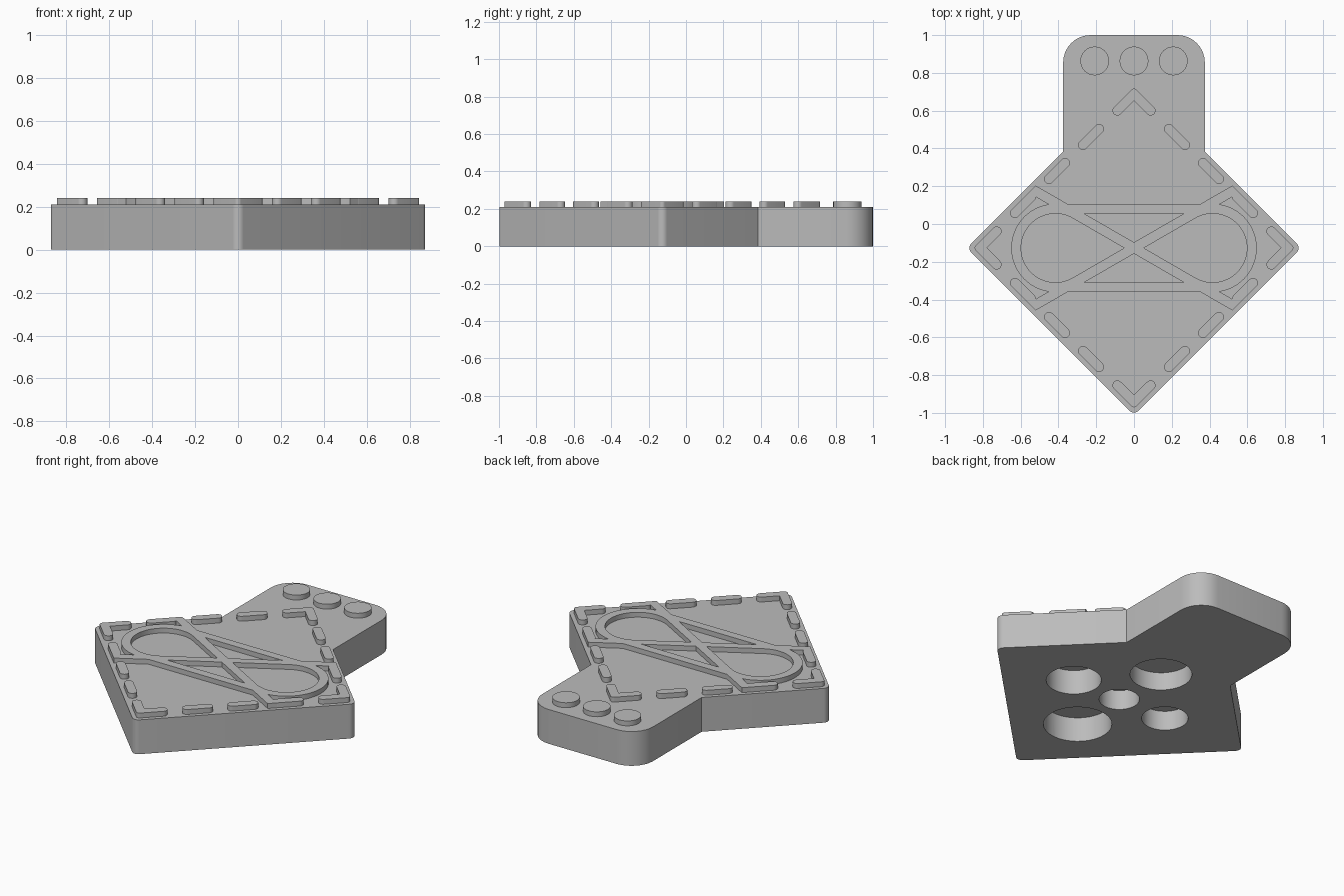
import bpy
import math
from mathutils import Vector, Matrix

CY = -0.127           # centre of the square plate
TOP, RELIEF = 0.21, 0.24
HALF = 0.026          # half width of every raised rib

cube = bpy.data.objects.get("Cube")
if cube:
    bpy.data.objects.remove(cube)

grey = bpy.data.materials.new("light_grey")
grey.use_nodes = True
grey.diffuse_color = (0.5, 0.5, 0.5, 1)
grey.node_tree.nodes["Principled BSDF"].inputs["Base Color"].default_value = (0.5, 0.5, 0.5, 1)


def rounded(corners, steps=8):
    """Outline from (x, y, radius) corners, each replaced by a fillet arc."""
    out = []
    for i, (x, y, r) in enumerate(corners):
        p = Vector((x, y))
        a = (Vector(corners[i - 1][:2]) - p).normalized()
        b = (Vector(corners[(i + 1) % len(corners)][:2]) - p).normalized()
        if r == 0:
            out.append(p)
            continue
        half = a.angle(b) / 2
        mid = p + (a + b).normalized() * r / math.sin(half)
        start = p + a * r / math.tan(half) - mid
        end = p + b * r / math.tan(half) - mid
        sweep = start.angle_signed(end)
        for k in range(steps + 1):
            out.append(mid + Matrix.Rotation(-sweep * k / steps, 2) @ start)
    return out


def prism(name, outline, low, high):
    """Straight extrusion of an outline."""
    n = len(outline)
    verts = [(p[0], p[1], z) for z in (low, high) for p in outline]
    faces = [list(range(n))[::-1], list(range(n, 2 * n))]
    faces += [(i, (i + 1) % n, n + (i + 1) % n, n + i) for i in range(n)]
    mesh = bpy.data.meshes.new(name)
    mesh.from_pydata(verts, [], faces)
    area = sum(outline[i - 1][0] * outline[i][1] - outline[i][0] * outline[i - 1][1] for i in range(n))
    if area < 0:
        mesh.flip_normals()
    mesh.materials.append(grey)
    obj = bpy.data.objects.new(name, mesh)
    bpy.context.collection.objects.link(obj)
    return obj


def combine(target, others, operation):
    """Boolean each helper into the target, then drop the helper."""
    bpy.context.view_layer.objects.active = target
    for other in others:
        mod = target.modifiers.new("combine", 'BOOLEAN')
        mod.operation, mod.solver, mod.object = operation, 'EXACT', other
        bpy.ops.object.modifier_apply(modifier=mod.name)
        bpy.data.objects.remove(other)


def smooth(obj):
    bpy.ops.object.select_all(action='DESELECT')
    obj.select_set(True)
    bpy.context.view_layer.objects.active = obj
    bpy.ops.object.shade_smooth_by_angle(angle=math.radians(30))


def circle(x, y, r, n=48):
    return [(x + r * math.cos(math.tau * i / n), y + r * math.sin(math.tau * i / n)) for i in range(n)]


# Body: diamond plate with a rounded tab at the back
D, W, R = 0.886, 0.375, 0.145
joint = CY + D - W
body = prism("body_plate", rounded([
    (0, CY - D, 0.036), (D, CY, 0.036), (W, joint, 0), (W, 1, R),
    (-W, 1, R), (-W, joint, 0), (-D, CY, 0.036)]), 0, TOP)

# Blind round sockets in the underside: x, y offset, radius, depth
sockets = [(0, 0, 0.112, 0.12), (0, -0.36, 0.19, 0.15), (0, 0.36, 0.172, 0.11),
           (0.33, 0, 0.153, 0.15), (-0.33, 0, 0.129, 0.12)]
combine(body, [prism("socket_cutter", circle(x, CY + y, r), -0.1, depth)
               for x, y, r, depth in sockets], 'DIFFERENCE')
smooth(body)

# Three round studs on the tab
for side, x in (("right", -0.208), ("middle", 0), ("left", 0.208)):
    smooth(prism("stud_" + side, circle(x, 0.863, 0.076), TOP - 0.01, RELIEF))

# Dashed border: four angle pieces and three dashes per side
S = 0.815 / math.sqrt(2)
o, i = S + HALF, S - HALF
e = o - 0.176
cap = HALF * 0.98
angle_piece = rounded([(o, o, 0.02), (e, o, cap), (e, i, cap), (i, i, 0), (i, e, cap), (o, e, cap)])
dashes = [rounded([(o, c - 0.086, cap), (o, c + 0.086, cap), (i, c + 0.086, cap), (i, c - 0.086, cap)])
          for c in (-0.255, 0, 0.255)]
for quarter in range(4):
    turn = Matrix.Rotation(math.radians(45 + 90 * quarter), 2)
    for k, shape in enumerate([angle_piece] + dashes):
        name = f"border_corner_{quarter}" if k == 0 else f"border_dash_{quarter}_{k}"
        placed = [turn @ p + Vector((0, CY)) for p in shape]
        smooth(prism(name, placed, TOP - 0.01, RELIEF))

# Raised frame: crossing ribs cut to the diamond edge
slope, lift, reach = math.tan(math.radians(30)), 0.03, 0.852
xa, xb = (reach - lift) / (1 + slope), (reach + lift) / (1 + slope)
ribs = []
for m in (1, -1):
    quad = [(xa, reach - xa), (-xb, xb - reach), (-xa, xa - reach), (xb, reach - xb)]
    ribs.append(prism("rib", [(m * x, CY + y) for x, y in quad], TOP - 0.01, RELIEF))

# Horizontal ribs and the two loops tangent to the cross
C, MEAN = 0.416, 0.208
for m in (1, -1):
    y = CY + m * MEAN
    ribs.append(prism("rib", [(-0.36, y - HALF), (0.36, y - HALF), (0.36, y + HALF), (-0.36, y + HALF)],
                      TOP - 0.01, RELIEF))
    sweep = [math.radians(-120 + 5 * k) for k in range(49)]
    loop = [(m * (C + r * math.cos(a)), CY + r * math.sin(a))
            for r, order in ((MEAN + HALF, sweep), (MEAN - HALF, sweep[::-1])) for a in order]
    ribs.append(prism("rib", loop, TOP - 0.01, RELIEF))
frame = ribs[0]
frame.name = "loop_frame"
combine(frame, ribs[1:], 'UNION')
smooth(frame)
